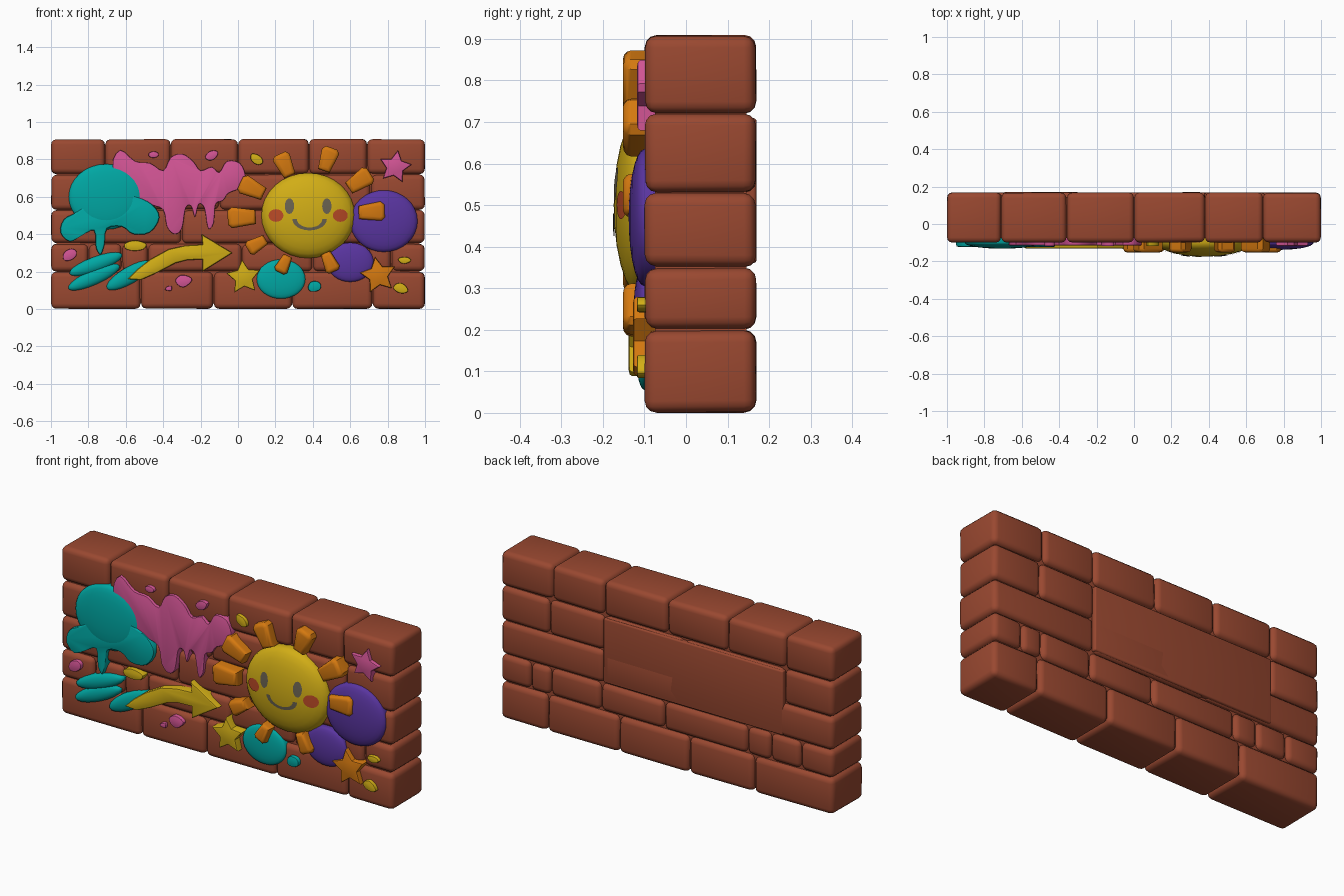
import bpy, bmesh, random
from math import sin, cos, pi, radians, sqrt, atan2
from mathutils import Vector

random.seed(4)
if "Cube" in bpy.data.objects:
    bpy.data.objects.remove(bpy.data.objects["Cube"], do_unlink=True)


def material(name, rgb):
    m = bpy.data.materials.new(name)
    m.use_nodes = True
    m.diffuse_color = (*rgb, 1)
    m.node_tree.nodes["Principled BSDF"].inputs["Base Color"].default_value = (*rgb, 1)
    return m


BRICK = material("brick red", (0.32, 0.065, 0.03))
TEAL = material("teal", (0.0, 0.39, 0.37))
PINK = material("pink", (0.65, 0.09, 0.30))
YELLOW = material("yellow", (0.64, 0.42, 0.008))
ORANGE = material("orange", (0.66, 0.19, 0.005))
PURPLE = material("purple", (0.10, 0.035, 0.35))
GREY = material("warm grey", (0.14, 0.12, 0.08))
BLUSH = material("blush red", (0.50, 0.07, 0.02))

FRONT, BACK = -0.10, 0.17


def finish(name, bm, mat, angle=35):
    bmesh.ops.recalc_face_normals(bm, faces=bm.faces)
    me = bpy.data.meshes.new(name)
    bm.to_mesh(me)
    bm.free()
    me.materials.append(mat)
    me.shade_smooth()
    me.set_sharp_from_angle(angle=radians(angle))
    ob = bpy.data.objects.new(name, me)
    bpy.context.collection.objects.link(ob)
    return ob


def block(name, x0, x1, z0, z1, y0=FRONT, y1=BACK, bevel=0.028, wobble=0.007):
    """Rounded, slightly uneven brick."""
    bm = bmesh.new()
    bmesh.ops.create_cube(bm, size=1)
    mid = Vector(((x0 + x1) / 2, (y0 + y1) / 2, (z0 + z1) / 2))
    size = Vector((x1 - x0, y1 - y0, z1 - z0))
    for v in bm.verts:
        dent = Vector([s - random.uniform(0, wobble) for s in size])
        v.co = mid + v.co * dent
    if bevel:
        bmesh.ops.bevel(bm, geom=bm.edges[:], offset=bevel, segments=3, profile=0.5, affect='EDGES')
    return finish(name, bm, BRICK)


def rounded(pts, steps=4):
    """Closed smooth outline through the points."""
    out, n = [], len(pts)
    for i in range(n):
        a, b, c, d = (Vector(pts[(i + k) % n]) for k in (-1, 0, 1, 2))
        for s in range(steps):
            t = s / steps
            out.append(0.5 * (2 * b + (c - a) * t + (2 * a - 5 * b + 4 * c - d) * t * t
                              + (3 * b - a - 3 * c + d) * t ** 3))
    return out


def plate(name, outline, mat, front, bevel=0.006, segments=2):
    """Relief shape raised from the wall with a softened front rim."""
    bm = bmesh.new()
    base = bm.faces.new([bm.verts.new((x, FRONT + 0.025, z)) for x, z in outline])
    top = bmesh.ops.extrude_face_region(bm, geom=[base])["geom"]
    for v in top:
        if isinstance(v, bmesh.types.BMVert):
            v.co.y = front
    if bevel:
        rim = [e for e in bm.edges if all(abs(v.co.y - front) < 1e-5 for v in e.verts)]
        bmesh.ops.bevel(bm, geom=rim, offset=bevel, segments=segments, profile=0.5,
                        affect='EDGES', clamp_overlap=True)
    return finish(name, bm, mat)


def dome(name, cx, cz, rx, rz, height, mat, tilt=0, n=32, rings=7):
    """Flattened half ellipsoid standing on the wall front."""
    bm = bmesh.new()
    a = radians(tilt)

    def ring(r, y):
        pts = [(rx * r * cos(2 * pi * i / n), rz * r * sin(2 * pi * i / n)) for i in range(n)]
        return [bm.verts.new((cx + u * cos(a) - w * sin(a), y, cz + u * sin(a) + w * cos(a)))
                for u, w in pts]

    loops = [ring(1, FRONT + 0.025)]
    for k in range(rings):
        t = k / rings * pi / 2
        loops.append(ring(cos(t), FRONT - height * sin(t)))
    for p, q in zip(loops, loops[1:]):
        for i in range(n):
            j = (i + 1) % n
            bm.faces.new((p[i], p[j], q[j], q[i]))
    tip = bm.verts.new((cx, FRONT - height, cz))
    for i in range(n):
        bm.faces.new((loops[-1][i], loops[-1][(i + 1) % n], tip))
    bm.faces.new(loops[0])
    return finish(name, bm, mat, 50)


def star(name, cx, cz, r, mat, front, turn=90):
    pts = []
    for i in range(10):
        a = radians(turn + 36 * i)
        k = r if i % 2 == 0 else r * 0.52
        pts.append((cx + k * cos(a), cz + k * sin(a)))
    plate(name, pts, mat, front, 0.008)


def splash(name, cx, cz, rx, rz, mat, tilt=0, front=-0.118):
    pts, t = [], radians(tilt)
    for i in range(7):
        a, k = 2 * pi * i / 7, random.uniform(0.82, 1.1)
        u, w = rx * k * cos(a), rz * k * sin(a)
        pts.append((cx + u * cos(t) - w * sin(t), cz + u * sin(t) + w * cos(t)))
    plate(name, rounded(pts, 3), mat, front, 0.005)


# Brick courses: height limits and joints
levels = [0, 0.2, 0.35, 0.53, 0.72, 0.91]
joints = [[-0.52, -0.13, 0.29, 0.72], [-0.8, -0.62, -0.48, 0.02, 0.4, 0.7, 0.82],
          [-0.3, 0.38], [-0.7, -0.1, 0.38, 0.71], [-0.71, -0.36, 0, 0.38, 0.69]]
for row, cuts in enumerate(joints):
    xs = [-1] + cuts + [1]
    for i in range(len(xs) - 1):
        block(f"brick_{row + 1}_{i + 1}", xs[i], xs[i + 1], levels[row], levels[row + 1])
block("wall_core", -0.97, 0.97, 0.03, 0.88, FRONT + 0.025, BACK - 0.025, 0, 0)
block("back_slab", -0.7, 0.38, 0.36, 0.71, 0.13, BACK, 0.008, 0.002)

# Pink dripping splash
plate("pink_splash", rounded([
    (-.67, .76), (-.63, .85), (-.55, .79), (-.47, .78), (-.40, .74), (-.36, .81), (-.30, .83),
    (-.24, .79), (-.20, .74), (-.14, .76), (-.10, .73), (-.06, .79), (.01, .78), (.04, .71),
    (.02, .65), (-.05, .62), (-.08, .58), (-.12, .56), (-.13, .46), (-.16, .43), (-.18, .54),
    (-.21, .56), (-.23, .49), (-.25, .55), (-.28, .54), (-.30, .43), (-.34, .40), (-.38, .44),
    (-.40, .53), (-.47, .56), (-.58, .62)], 3), PINK, -0.114, 0.004)

# Teal blob with arms and drip
dome("teal_blob", -0.705, 0.60, 0.20, 0.175, 0.032, TEAL)
plate("teal_arms", rounded([
    (-.86, .52), (-.93, .48), (-.95, .41), (-.90, .36), (-.84, .39), (-.77, .42), (-.76, .33),
    (-.735, .29), (-.715, .34), (-.70, .43), (-.62, .44), (-.56, .40), (-.47, .41), (-.42, .49),
    (-.46, .56), (-.55, .60), (-.7, .62)], 3), TEAL, -0.122, 0.01)

# Teal brush strokes and lower blob
for i, (x, z, rx, rz, tilt) in enumerate([(-.76, .24, .15, .04, 20), (-.77, .17, .15, .04, 24),
                                          (-.58, .18, .14, .045, 30)]):
    dome(f"teal_stroke_{i + 1}", x, z, rx, rz, 0.024, TEAL, tilt, 20, 5)
dome("teal_lower_blob", 0.23, 0.16, 0.13, 0.105, 0.022, TEAL)
splash("teal_dot", 0.41, 0.12, 0.038, 0.03, TEAL, 20)

# Yellow curved arrow
plate("yellow_arrow", [
    (-.59, .16), (-.54, .21), (-.47, .265), (-.37, .32), (-.28, .34), (-.19, .345), (-.195, .40),
    (-.03, .30), (-.19, .20), (-.19, .265), (-.27, .262), (-.335, .245), (-.44, .19), (-.52, .155)],
    YELLOW, -0.132, 0.01)

# Purple blobs behind the sun
dome("purple_blob", 0.78, 0.47, 0.18, 0.165, 0.038, PURPLE)
dome("purple_lower_blob", 0.60, 0.25, 0.125, 0.105, 0.026, PURPLE)

# Sun body
SX, SZ, RX, RZ, RISE = 0.375, 0.50, 0.25, 0.228, 0.074
dome("sun_body", SX, SZ, RX, RZ, RISE, YELLOW)

# Sun rays, wider on the outside
rays = [(.25, .77, .13), (.48, .80, .13), (.65, .685, .14), (.715, .52, .14), (.49, .25, .11),
        (.245, .24, .10), (.10, .345, .11), (.02, .49, .15), (.075, .645, .14)]
for i, (x, z, length) in enumerate(rays):
    a = atan2(z - SZ, x - SX)
    h = length / 2
    shape = [(-h, -h * .5), (-h, h * .5), (h * .7, h * .75), (h, h * .5), (h, -h * .5), (h * .7, -h * .75)]
    plate(f"sun_ray_{i + 1}", [(x + u * cos(a) - w * sin(a), z + u * sin(a) + w * cos(a))
                               for u, w in shape], ORANGE, -0.152, 0.02, 3)


def on_sun(x, z):
    r2 = ((x - SX) / RX) ** 2 + ((z - SZ) / RZ) ** 2
    return (x, FRONT - RISE * sqrt(max(0, 1 - r2)) - 0.004, z)


def face_spot(name, cx, cz, rx, rz, mat, n=16):
    """Thin oval following the sun surface."""
    bm = bmesh.new()
    c = bm.verts.new(on_sun(cx, cz))
    rim = [bm.verts.new(on_sun(cx + rx * cos(2 * pi * i / n), cz + rz * sin(2 * pi * i / n)))
           for i in range(n)]
    for i in range(n):
        bm.faces.new((c, rim[i], rim[(i + 1) % n]))
    ob = finish(name, bm, mat)
    if ob.data.polygons[0].normal.y > 0:
        ob.data.flip_normals()


for side, s in (("left", 1), ("right", -1)):
    face_spot(f"{side}_eye", SX + s * 0.1, 0.55, 0.025, 0.042, GREY)
    face_spot(f"{side}_cheek", SX + s * 0.172, 0.50, 0.04, 0.034, BLUSH)

# Smile strip
bm = bmesh.new()
strip = []
for i in range(13):
    a = pi + pi * i / 12
    strip.append([bm.verts.new(on_sun(SX + 0.008 + r * cos(a), 0.48 + 0.65 * r * sin(a)))
                  for r in (0.068, 0.092)])
for p, q in zip(strip, strip[1:]):
    bm.faces.new((p[0], p[1], q[1], q[0]))
smile = finish("smile", bm, GREY)
if smile.data.polygons[0].normal.y > 0:
    smile.data.flip_normals()

# Stars
star("pink_star", 0.84, 0.76, 0.09, PINK, -0.118, 80)
star("yellow_star", 0.03, 0.17, 0.095, YELLOW, -0.138, 95)
star("orange_star", 0.75, 0.18, 0.10, ORANGE, -0.128, 100)

# Small paint splashes
for i, (x, z, rx, rz, tilt) in enumerate([(-.45, .825, .03, .018, 0), (-.14, .82, .035, .025, 30),
                                          (-.90, .29, .045, .032, 30), (-.29, .15, .045, .032, 10),
                                          (-.37, .11, .02, .015, 0)]):
    splash(f"pink_dot_{i + 1}", x, z, rx, rz, PINK, tilt)
for i, (x, z, rx, rz, tilt) in enumerate([(.10, .80, .038, .028, -30), (.89, .26, .035, .022, 0),
                                          (.87, .11, .038, .028, -20), (-.55, .34, .06, .03, 5)]):
    splash(f"yellow_dot_{i + 1}", x, z, rx, rz, YELLOW, tilt)
